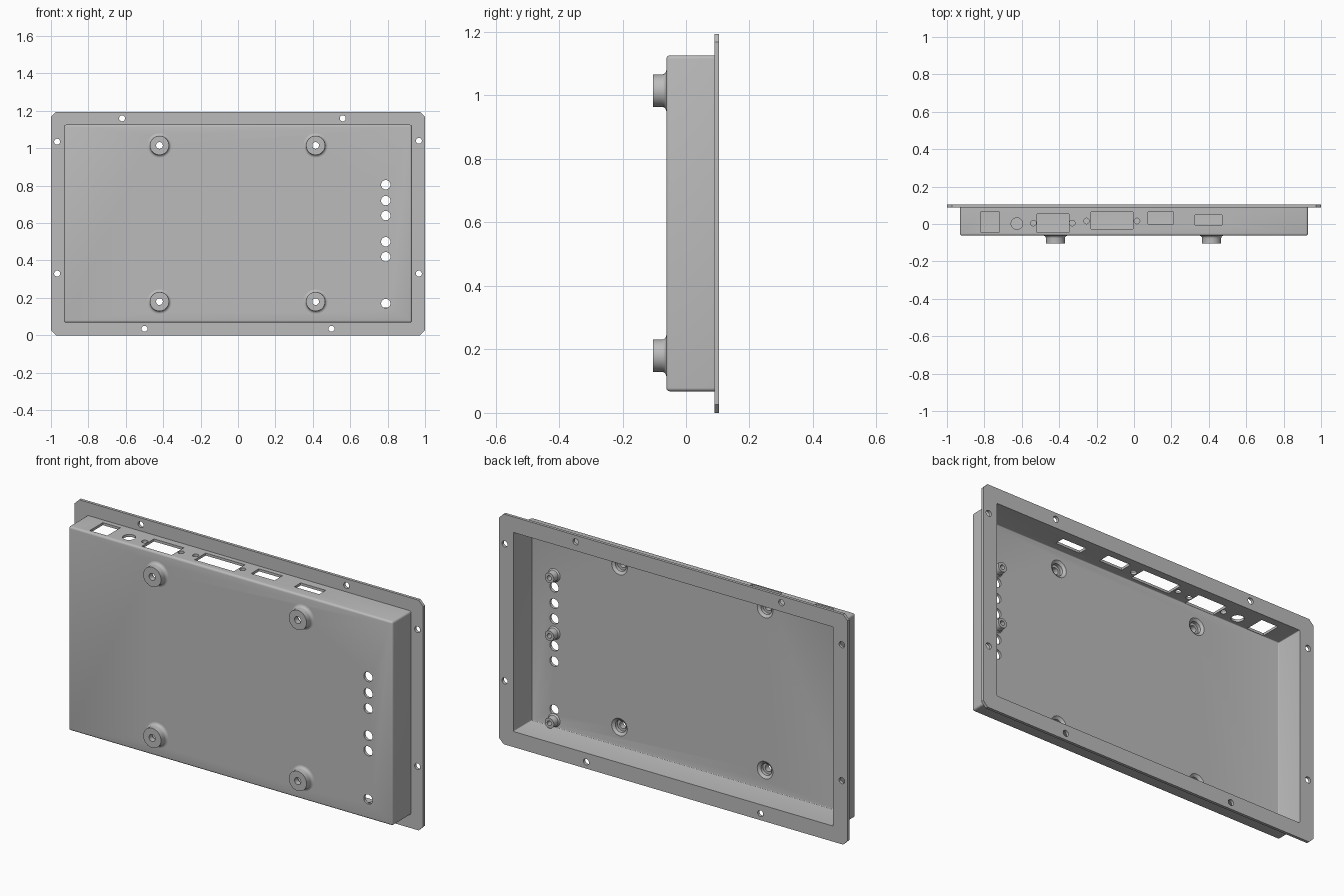
import bpy, bmesh, math
from mathutils import Matrix, Vector

cube = bpy.data.objects.get("Cube")
if cube:
    bpy.data.objects.remove(cube, do_unlink=True)

grey = bpy.data.materials.new("plain grey")
grey.use_nodes = True
grey.diffuse_color = (0.5, 0.5, 0.5, 1)
grey.node_tree.nodes["Principled BSDF"].inputs["Base Color"].default_value = (0.5, 0.5, 0.5, 1)

FRONT, FLOOR, REAR = -0.062, -0.048, 0.104


def to_object(name, bm):
    bmesh.ops.recalc_face_normals(bm, faces=bm.faces)
    mesh = bpy.data.meshes.new(name)
    bm.to_mesh(mesh)
    bm.free()
    mesh.materials.append(grey)
    ob = bpy.data.objects.new(name, mesh)
    bpy.context.collection.objects.link(ob)
    return ob


def add_box(bm, lo, hi):
    lo, hi = Vector(lo), Vector(hi)
    m = Matrix.Translation((lo + hi) / 2) @ Matrix.Diagonal((*(hi - lo), 1))
    return bmesh.ops.create_cube(bm, size=1, matrix=m)["verts"]


def add_cylinder(bm, centre, radius, depth, along_y):
    m = Matrix.Translation(centre)
    if along_y:
        m = m @ Matrix.Rotation(math.pi / 2, 4, 'X')
    bmesh.ops.create_cone(bm, cap_ends=True, segments=32, radius1=radius,
                          radius2=radius, depth=depth, matrix=m)


def rounded_box(name, lo, hi, radius, keep):
    """Box whose edges accepted by keep(a, b) are rounded."""
    bm = bmesh.new()
    add_box(bm, lo, hi)
    edges = [e for e in bm.edges if keep(e.verts[0].co, e.verts[1].co)]
    bmesh.ops.bevel(bm, geom=edges, offset=radius, segments=4,
                    affect='EDGES', profile=0.5)
    return to_object(name, bm)


def combine(target, other, operation):
    mod = target.modifiers.new("combine", 'BOOLEAN')
    mod.operation, mod.object, mod.solver = operation, other, 'EXACT'
    mod.use_self = True
    deps = bpy.context.evaluated_depsgraph_get()
    mesh = bpy.data.meshes.new_from_object(target.evaluated_get(deps))
    target.modifiers.clear()
    target.data = mesh
    bpy.data.objects.remove(other, do_unlink=True)


def smooth(ob):
    bpy.ops.object.select_all(action='DESELECT')
    ob.select_set(True)
    bpy.context.view_layer.objects.active = ob
    bpy.ops.object.shade_smooth_by_angle(angle=math.radians(30))


def lathe(name, profile, x, z):
    """Closed (radius, y) profile turned about the y axis."""
    bm = bmesh.new()
    verts = [bm.verts.new((r, y, 0)) for r, y in profile]
    edges = [bm.edges.new((a, b)) for a, b in zip(verts, verts[1:] + verts[:1])]
    bmesh.ops.spin(bm, geom=verts + edges, cent=(0, 0, 0), axis=(0, 1, 0),
                   angle=math.tau, steps=32)
    bmesh.ops.remove_doubles(bm, verts=bm.verts, dist=1e-5)
    ob = to_object(name, bm)
    ob.location = (x, 0, z)
    smooth(ob)


# Tray body: rounded shell, chamfered flange, hollow inside
tray = rounded_box("tray_body", (-0.93, FRONT, 0.068), (0.93, 0.095, 1.126), 0.011,
                   lambda a, b: a.y < 0 or b.y < 0)
bm = bmesh.new()
add_box(bm, (-1, 0.089, 0), (1, REAR, 1.194))
corners = [e for e in bm.edges if abs(e.verts[0].co.y - e.verts[1].co.y) > 0.01]
bmesh.ops.bevel(bm, geom=corners, offset=0.026, segments=1, affect='EDGES')
combine(tray, to_object("flange", bm), 'UNION')
cavity = rounded_box("cavity", (-0.917, FLOOR, 0.081), (0.917, 0.2, 1.113), 0.004,
                     lambda a, b: a.y < 0 or b.y < 0)
combine(tray, cavity, 'DIFFERENCE')

# Holes through the flange, the front panel and the boss seats
boss_spots = [(x, z) for x in (-0.42, 0.415) for z in (0.18, 1.015)]
bm = bmesh.new()
for x, z in [(-0.62, 1.16), (0.56, 1.16), (-0.967, 1.035), (0.967, 1.04),
             (-0.967, 0.33), (0.967, 0.33), (-0.5, 0.035), (0.5, 0.035)]:
    add_cylinder(bm, (x, 0.1, z), 0.016, 0.1, True)
for z in (0.17, 0.42, 0.5, 0.64, 0.72, 0.805):
    add_cylinder(bm, (0.79, FRONT, z), 0.025, 0.08, True)
for x, z in boss_spots:
    add_cylinder(bm, (x, FRONT, z), 0.055, 0.08, True)

# Connector openings in the top wall
for x0, x1, y0, y1 in [(-0.82, -0.72, -0.043, 0.064), (-0.519, -0.348, -0.046, 0.053),
                       (-0.23, -0.005, -0.027, 0.064), (0.075, 0.21, 0, 0.064),
                       (0.326, 0.47, -0.005, 0.048)]:
    add_box(bm, (x0, y0, 1.08), (x1, y1, 1.15))
for x, y, r in [(-0.626, 0.002, 0.031), (-0.538, 0.005, 0.015), (-0.33, 0.005, 0.015),
                (-0.254, 0.016, 0.015), (0.016, 0.016, 0.015)]:
    add_cylinder(bm, (x, y, 1.115), r, 0.07, False)
combine(tray, to_object("openings", bm), 'DIFFERENCE')
smooth(tray)

# Flared mounting bosses on the front
flare = [(0.051 + 0.014 * (1 - math.sin(t)), FRONT - 0.014 * (1 - math.cos(t)))
         for t in [i * math.pi / 8 for i in range(5)]]
boss = [(0.055, FLOOR), (0.055, FRONT)] + flare + [
    (0.051, -REAR), (0.018, -REAR), (0.018, -0.075), (0.031, -0.075),
    (0.031, -0.058), (0.045, FLOOR)]
for i, (x, z) in enumerate(boss_spots):
    lathe(f"mounting_boss_{i + 1}", boss, x, z)

# Small board standoffs inside, with blind screw holes
post = [(0.0, FLOOR - 0.004), (0.034, FLOOR - 0.004), (0.034, FLOOR), (0.028, FLOOR + 0.007),
        (0.026, -0.008), (0.012, -0.008), (0.012, -0.035), (0.0, -0.035)]
for i, z in enumerate((0.115, 0.568, 0.868)):
    lathe(f"board_standoff_{i + 1}", post, 0.79, z)
